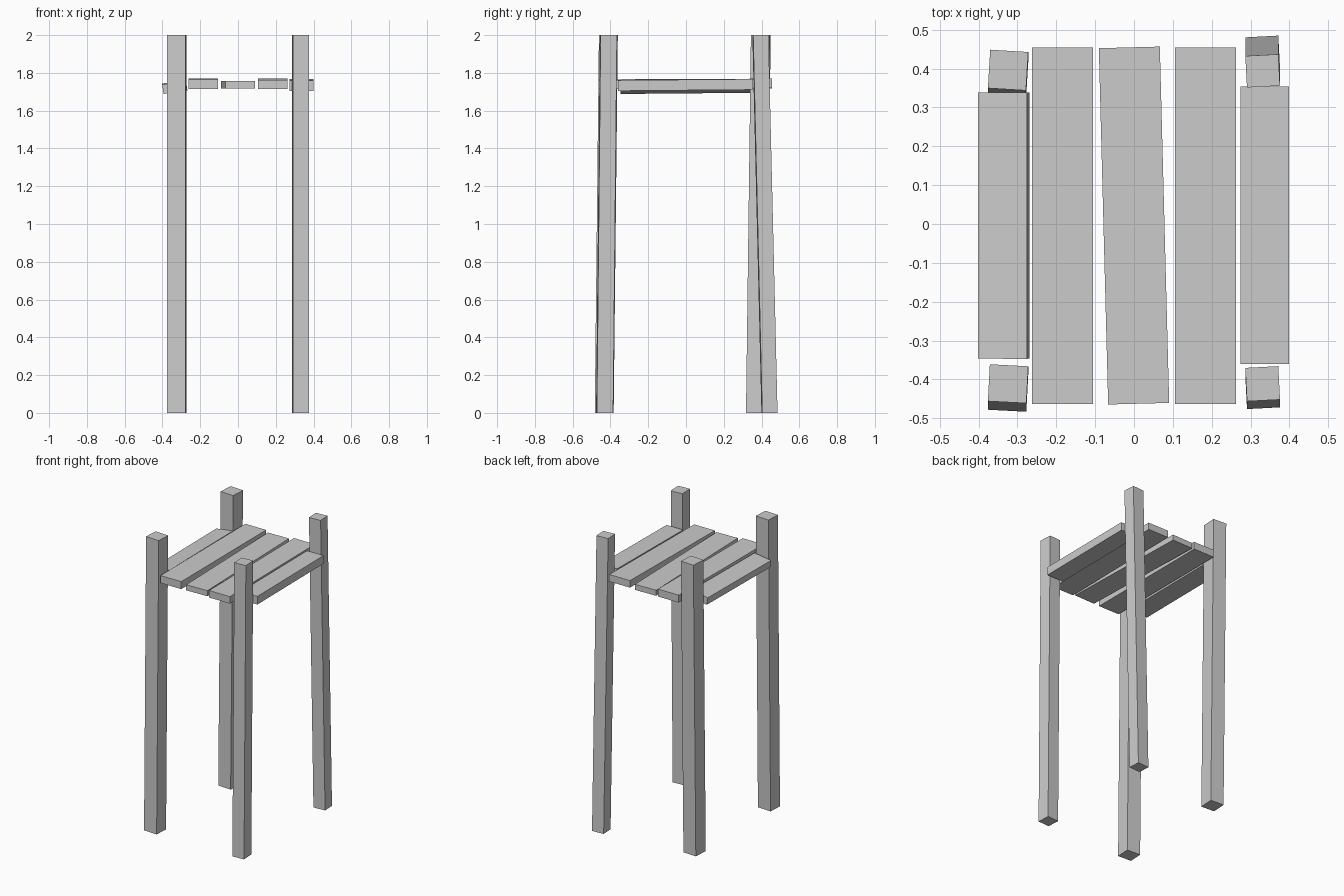
import bpy, bmesh
from math import radians
from mathutils import Matrix, Vector

if "Cube" in bpy.data.objects:
    bpy.data.objects.remove(bpy.data.objects["Cube"])


def finish(name, bm):
    bmesh.ops.recalc_face_normals(bm, faces=bm.faces)
    mesh = bpy.data.meshes.new(name)
    bm.to_mesh(mesh)
    bm.free()
    bpy.context.collection.objects.link(bpy.data.objects.new(name, mesh))


def leg(name, x, y_top, y_bottom, width, depth, twist):
    """Square post, leaning in y, with level ends at z = 0 and z = 2."""
    bm = bmesh.new()
    bmesh.ops.create_cube(bm, size=1)
    turn = Matrix.Rotation(radians(twist), 3, 'Z')
    for v in bm.verts:
        top = v.co.z > 0
        p = turn @ Vector((v.co.x * width, v.co.y * depth, 0))
        v.co = p + Vector((x, y_top if top else y_bottom, 2 if top else 0))
    finish(name, bm)


def plank(name, centre, size, pitch=0, roll=0, yaw=0):
    """Board lying along y with a slight hand-laid tilt."""
    bm = bmesh.new()
    m = (Matrix.Translation(centre) @ Matrix.Rotation(radians(yaw), 4, 'Z')
         @ Matrix.Rotation(radians(pitch), 4, 'X')
         @ Matrix.Rotation(radians(roll), 4, 'Y')
         @ Matrix.Diagonal((*size, 1)))
    bmesh.ops.create_cube(bm, size=1, matrix=m)
    finish(name, bm)


# Four posts, each leaning and twisted slightly
leg("front_left_leg", -0.324, -0.411, -0.433, 0.099, 0.095, -3)
leg("front_right_leg", 0.331, -0.411, -0.431, 0.085, 0.086, 3)
leg("back_left_leg", -0.324, 0.396, 0.370, 0.098, 0.099, -3.5)
leg("back_right_leg", 0.331, 0.394, 0.442, 0.085, 0.081, 3)

# Five boards of the platform; the outer two fit between the posts
plank("left_plank", (-0.335, -0.004, 1.725), (0.127, 0.685, 0.050), pitch=0.5, roll=-8)
plank("inner_left_plank", (-0.184, -0.004, 1.742), (0.157, 0.917, 0.051), pitch=0.2)
plank("middle_plank", (0.0, -0.004, 1.737), (0.157, 0.917, 0.038), yaw=1.5)
plank("inner_right_plank", (0.184, -0.004, 1.742), (0.157, 0.917, 0.048), pitch=0.5)
plank("right_plank", (0.336, -0.003, 1.736), (0.125, 0.714, 0.056), pitch=0.5)
